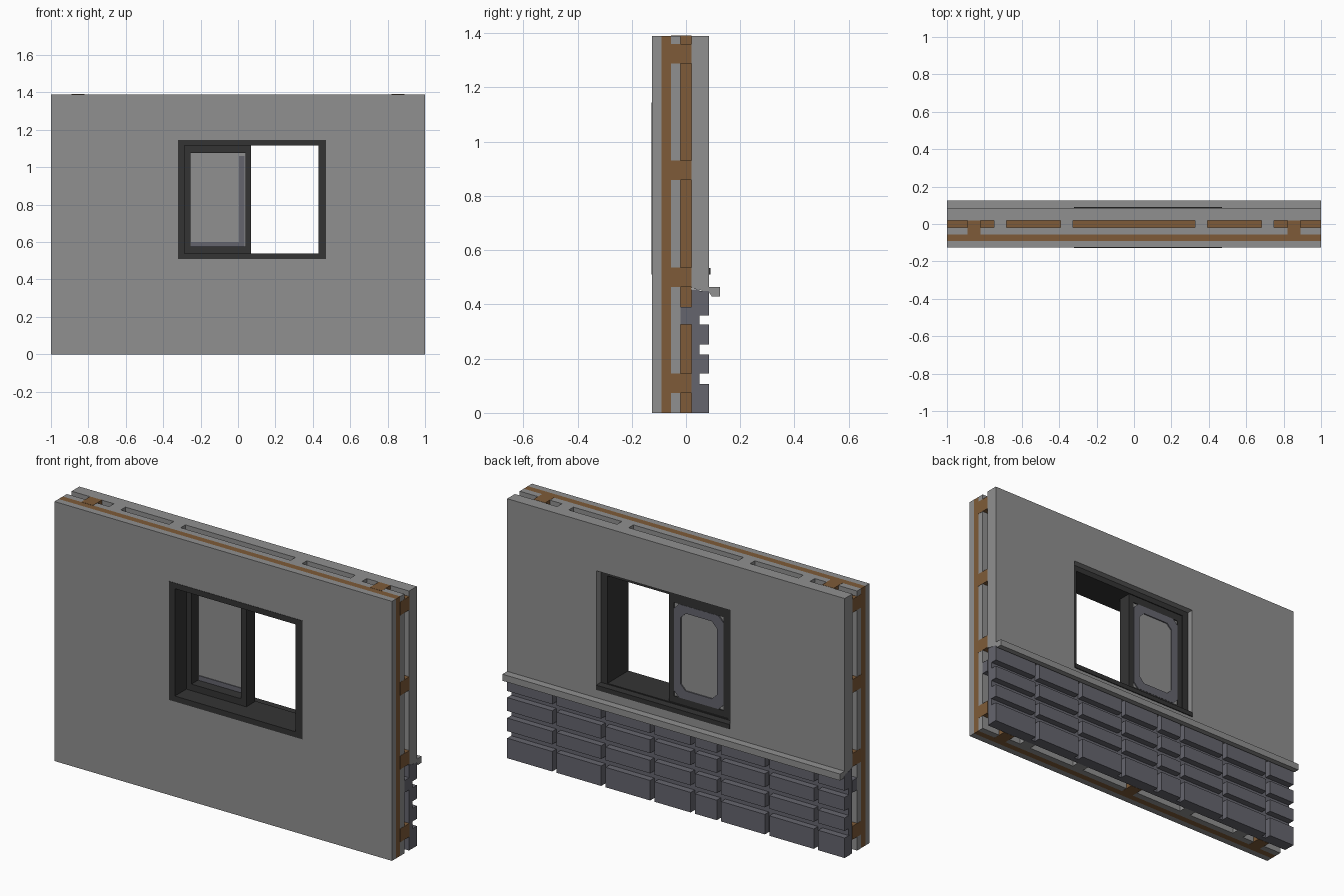
import bpy
import bmesh

cube = bpy.data.objects.get("Cube")
if cube:
    bpy.data.objects.remove(cube, do_unlink=True)


def material(name, r, g, b):
    m = bpy.data.materials.new(name)
    m.use_nodes = True
    m.diffuse_color = (r, g, b, 1)
    m.node_tree.nodes["Principled BSDF"].inputs["Base Color"].default_value = (r, g, b, 1)
    return m


GRAY = material("plaster_gray", 0.28, 0.28, 0.28)
SLATE = material("slate_stone", 0.13, 0.13, 0.155)
BROWN = material("timber_brown", 0.21, 0.105, 0.04)
DARK = material("dark_frame", 0.034, 0.034, 0.034)


def finish(name, bm, mat):
    bmesh.ops.recalc_face_normals(bm, faces=bm.faces)
    mesh = bpy.data.meshes.new(name)
    bm.to_mesh(mesh)
    bm.free()
    mesh.materials.append(mat)
    obj = bpy.data.objects.new(name, mesh)
    bpy.context.collection.objects.link(obj)
    return obj


def boxes(name, specs, mat):
    """Boxes given as (x0, x1, y0, y1, z0, z1), joined in one object."""
    bm = bmesh.new()
    for x0, x1, y0, y1, z0, z1 in specs:
        for v in bmesh.ops.create_cube(bm, size=1)["verts"]:
            v.co = (x0 if v.co.x < 0 else x1,
                    y0 if v.co.y < 0 else y1,
                    z0 if v.co.z < 0 else z1)
    return finish(name, bm, mat)


def outline(x0, x1, z0, z1, c=0):
    """Rectangle, with chamfered corners when c is set."""
    if not c:
        return [(x0, z0), (x1, z0), (x1, z1), (x0, z1)]
    return [(x0 + c, z0), (x1 - c, z0), (x1, z0 + c), (x1, z1 - c),
            (x1 - c, z1), (x0 + c, z1), (x0, z1 - c), (x0, z0 + c)]


def ring(name, outer, inner, y0, y1, mat, chamfer=0):
    """Panel with an opening, from y0 to y1."""
    bm = bmesh.new()
    loops = [[bm.verts.new((x, y, z)) for x, z in outline(*rect, chamfer)]
             for rect, y in ((outer, y0), (inner, y0), (inner, y1), (outer, y1))]
    n = len(loops[0])
    for k in range(4):
        a, b = loops[k], loops[(k + 1) % 4]
        for i in range(n):
            j = (i + 1) % n
            bm.faces.new((a[i], a[j], b[j], b[i]))
    return finish(name, bm, mat)


H = 1.39
WALL = (-1, 1, 0, H)
HOLE = (-0.32, 0.47, 0.51, 1.145)

# Layered wall, front to back
ring("front_panel", WALL, HOLE, -0.125, -0.09, GRAY)
ring("timber_liner", WALL, HOLE, -0.09, -0.055, BROWN)
ring("filler_panel", WALL, HOLE, -0.055, -0.02, GRAY)
ring("recessed_core", (-0.89, 0.89, 0.06, H - 0.06), HOLE, -0.02, 0.02, BROWN)
ring("back_panel", (-1, 1, 0.465, H), HOLE, 0.02, 0.085, GRAY)

# Ties across the channel at both ends, top and bottom
ties, spacers, slate_spacers = [], [], []
E = 0.001
for s in (-1, 1):
    lo, hi = sorted((s * 0.88, s))
    for z in (0.11, 0.5, 0.895, 1.325):
        ties.append((lo, hi, -0.056, 0.02, z - 0.036, z + 0.036))
    slate_spacers.append((lo, hi, -0.02, 0.02, 0.325, 0.39))
    for z0, z1 in ((0, 0.08), (H - 0.08, H)):
        ties.append((s * 0.855 - 0.035, s * 0.855 + 0.035, -0.056, 0.02, z0, z1))
        for x in (0.715, 0.36):
            spacers.append((s * x - 0.034, s * x + 0.034, -0.02, 0.02, z0, z1))
ties.append((-0.035, 0.035, -0.056, 0.02, 0, 0.08))
# Push tie ends slightly proud of the filler panel
ties = [(x0 - E * (x0 == -1), x1 + E * (x1 == 1), y0, y1,
         z0 - E * (z0 == 0), z1 + E * (z1 == H)) for x0, x1, y0, y1, z0, z1 in ties]
boxes("timber_ties", ties, BROWN)
boxes("channel_spacers", spacers, GRAY)
boxes("slate_spacers", slate_spacers, SLATE)

# Stone plinth on the back: backing slab plus a grid of blocks
boxes("stone_backing", [(-0.999, 0.999, 0.02, 0.05, 0, 0.455)], SLATE)
joints = [-0.83, -0.54, -0.255, -0.1, 0.14, 0.43, 0.72]
G = 0.013
lefts = [-1] + [x + G for x in joints]
rights = [x - G for x in joints] + [1]
courses = [(0, 0.107), (0.145, 0.215), (0.253, 0.325), (0.36, 0.45)]
boxes("stone_blocks", [(a, b, 0.045, 0.085, z0, z1)
                       for a, b in zip(lefts, rights) for z0, z1 in courses], SLATE)

# Ledge above the stone
profile = [(0.02, 0.465), (0.125, 0.465), (0.125, 0.43),
           (0.095, 0.43), (0.085, 0.445), (0.02, 0.46)]
bm = bmesh.new()
face = bm.faces.new([bm.verts.new((-1, y, z)) for y, z in profile])
ext = bmesh.ops.extrude_face_region(bm, geom=[face])["geom"]
bmesh.ops.translate(bm, vec=(2, 0, 0),
                    verts=[g for g in ext if isinstance(g, bmesh.types.BMVert)])
finish("stone_ledge", bm, GRAY)

# Window frame and sills
ring("window_frame", HOLE, (-0.285, 0.43, 0.54, 1.115), -0.127, 0.05, DARK)
boxes("window_sill", [(-0.32, 0.47, 0.04, 0.09, 0.51, 0.535)], DARK)

# Fixed sash with its pane and gasket
PANE = (-0.255, 0.04, 0.575, 1.075)
ring("window_sash", (-0.29, 0.07, 0.535, 1.12), PANE, -0.03, 0.045, DARK)
boxes("window_pane", [(-0.26, 0.045, 0.03, 0.04, 0.57, 1.08)], GRAY)
ring("pane_gasket", PANE, (-0.215, 0.0, 0.62, 1.035), 0.04, 0.046, SLATE, 0.03)
boxes("pane_front_trim", [(0.005, 0.035, 0.026, 0.03, 0.6, 1.06),
                          (-0.25, 0.035, 0.026, 0.03, 0.575, 0.6)], SLATE)
